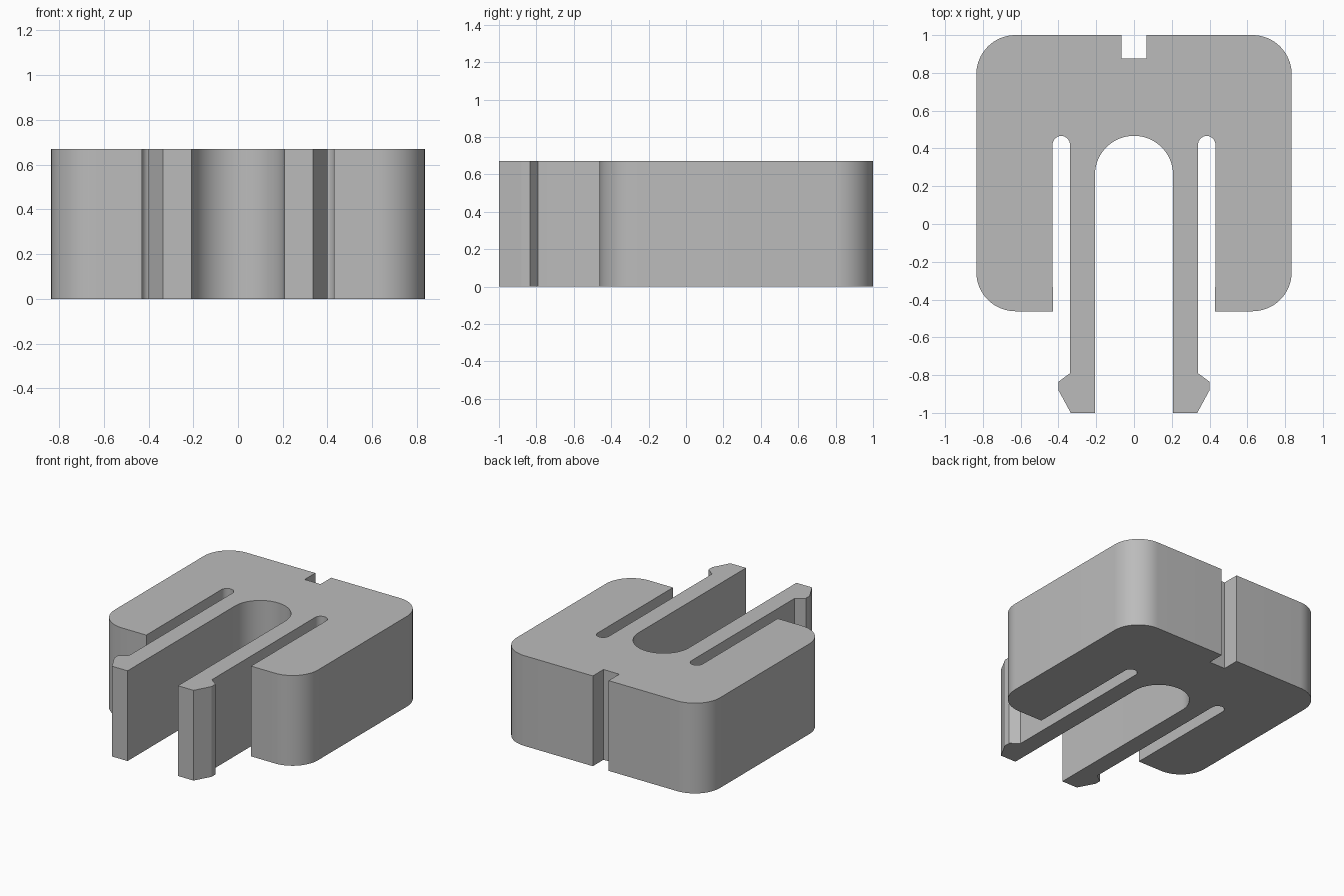
import bpy
import bmesh
from math import radians, sin, cos

HEIGHT = 0.67

default = bpy.data.objects.get("Cube")
if default:
    bpy.data.objects.remove(default, do_unlink=True)

# Plain grey plastic
grey = bpy.data.materials.new("light grey")
grey.use_nodes = True
colour = (0.5, 0.5, 0.5, 1)
grey.diffuse_color = colour
grey.node_tree.nodes["Principled BSDF"].inputs["Base Color"].default_value = colour


def arc(cx, cy, radius, start, end, steps):
    """Points along a circular arc, angles in degrees."""
    angles = [radians(start + (end - start) * i / steps) for i in range(steps + 1)]
    return [(cx + radius * cos(a), cy + radius * sin(a)) for a in angles]


def prism(name, outline, height, material):
    """Extrude a closed outline straight up from the ground."""
    bm = bmesh.new()
    base = bm.faces.new([bm.verts.new((x, y, 0)) for x, y in outline])
    result = bmesh.ops.extrude_face_region(bm, geom=[base], use_keep_orig=True)
    top = [v for v in result["geom"] if isinstance(v, bmesh.types.BMVert)]
    bmesh.ops.translate(bm, verts=top, vec=(0, 0, height))
    bmesh.ops.recalc_face_normals(bm, faces=bm.faces)
    mesh = bpy.data.meshes.new(name)
    bm.to_mesh(mesh)
    bm.free()
    mesh.materials.append(material)
    obj = bpy.data.objects.new(name, mesh)
    bpy.context.collection.objects.link(obj)
    return obj


# Left half of the outline, from the rear notch round to the top of the arch
half = [(0.065, 0.875), (0.065, 1.0)]
# Outer block with rounded corners
half += arc(0.627, 0.792, 0.208, 90, 0, 16)
half += arc(0.627, -0.254, 0.208, 0, -90, 16)
half += [(0.43, -0.462)]
# Narrow round-ended slot
half += arc(0.385, 0.42, 0.046, 0, 180, 16)
# Spring arm with its barbed tip
half += [(0.339, -0.79), (0.4, -0.835), (0.4, -0.88), (0.335, -1.0), (0.207, -1.0)]
# Central arch
half += arc(0, 0.26, 0.207, 0, 90, 16)
half[-1] = (0, half[-1][1])

# Mirror the half, sharing the point at the top of the arch
outline = half + [(-x, y) for x, y in reversed(half[:-1])]
clip = prism("snap_clip_body", outline, HEIGHT, grey)

# Smooth curved walls, keep the edges sharp
bpy.ops.object.select_all(action="DESELECT")
clip.select_set(True)
bpy.context.view_layer.objects.active = clip
bpy.ops.object.shade_smooth_by_angle(angle=radians(25))
